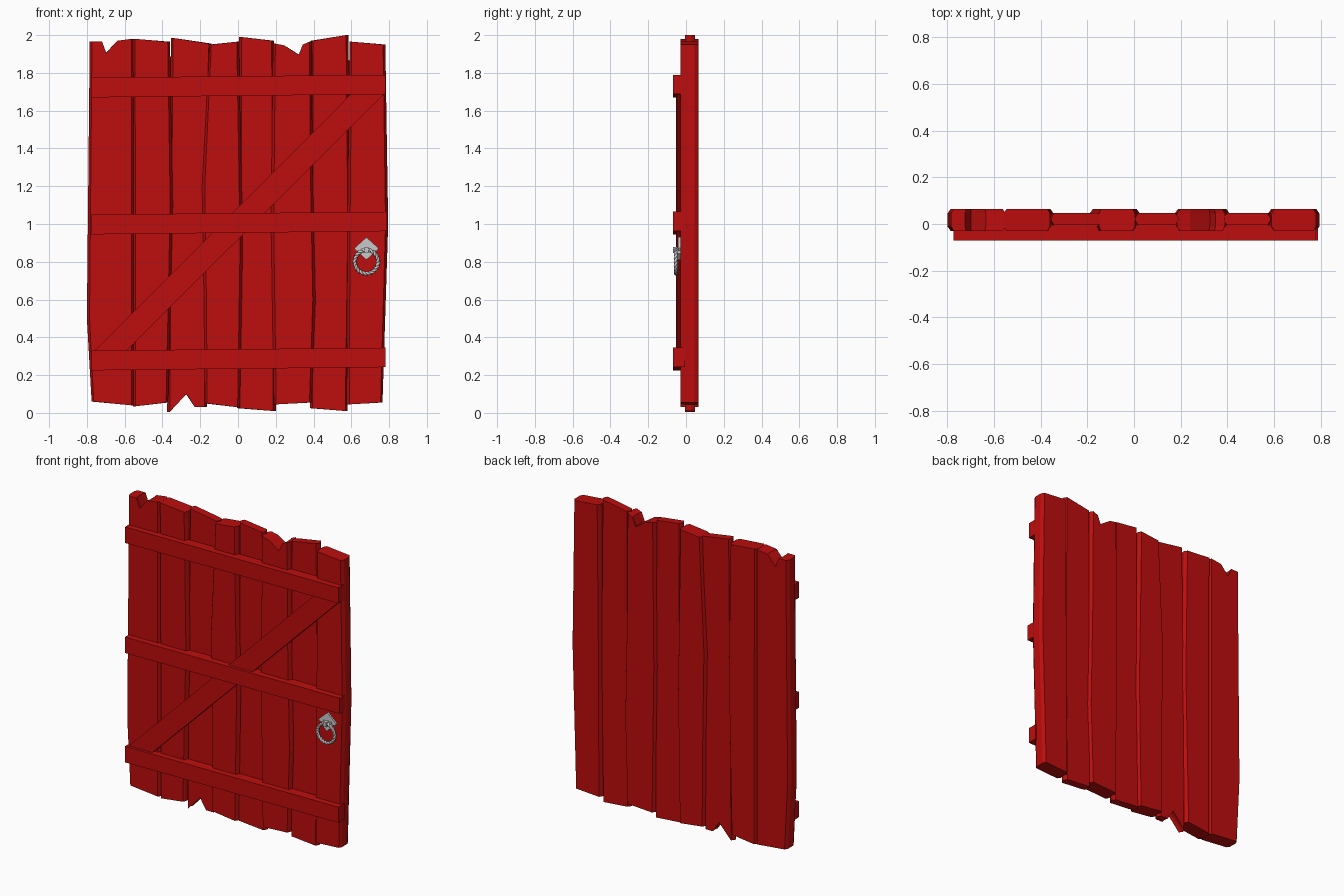
import bpy, bmesh, math
from mathutils import Matrix, Vector

cube = bpy.data.objects.get("Cube")
if cube:
    bpy.data.objects.remove(cube, do_unlink=True)


def material(name, rgb):
    m = bpy.data.materials.new(name)
    m.use_nodes = True
    m.diffuse_color = (*rgb, 1)
    m.node_tree.nodes["Principled BSDF"].inputs["Base Color"].default_value = (*rgb, 1)
    return m


red = material("red_paint", (0.51, 0.004, 0.004))
steel = material("pale_steel", (0.58, 0.58, 0.58))


def finish(name, bm, mat):
    bmesh.ops.recalc_face_normals(bm, faces=bm.faces)
    mesh = bpy.data.meshes.new(name)
    bm.to_mesh(mesh)
    bm.free()
    mesh.materials.append(mat)
    obj = bpy.data.objects.new(name, mesh)
    bpy.context.collection.objects.link(obj)
    return obj


def slab(name, outline, front, back, mat, chamfer=0.0, depth=0.02):
    """Extrude an x-z outline along y; chamfer narrows the front and back."""
    xs = [p[0] for p in outline]
    mid = (min(xs) + max(xs)) / 2
    narrow = 1 - 2 * chamfer / (max(xs) - min(xs))
    layers = [(front, narrow), (back, narrow)]
    if chamfer:
        layers[1:1] = [(front + depth, 1), (back - depth, 1)]
    bm = bmesh.new()
    rings = [[bm.verts.new((mid + (x - mid) * s, y, z)) for x, z in outline]
             for y, s in layers]
    bm.faces.new(rings[0])
    bm.faces.new(rings[-1])
    n = len(outline)
    for a, b in zip(rings, rings[1:]):
        for i in range(n):
            j = (i + 1) % n
            bm.faces.new((a[i], a[j], b[j], b[i]))
    return finish(name, bm, mat)


# Planks: bottom edge left to right, right bulge, top edge right to left, left bulge
THICK, THIN = (-0.03, 0.065), (-0.005, 0.047)
planks = [
    (THICK, [(-0.775, 0.06), (-0.55, 0.04), (-0.55, 1.0), (-0.55, 1.98), (-0.635, 1.97),
             (-0.7, 1.905), (-0.725, 1.965), (-0.785, 1.965), (-0.8, 0.5)]),
    (THICK, [(-0.555, 0.035), (-0.37, 0.055), (-0.345, 1.1), (-0.36, 1.965),
             (-0.56, 1.98), (-0.555, 1.0)]),
    (THIN, [(-0.375, 0.005), (-0.275, 0.1), (-0.225, 0.03), (-0.165, 0.03), (-0.17, 1.2),
            (-0.14, 1.955), (-0.355, 1.985), (-0.365, 1.0)]),
    (THICK, [(-0.175, 0.05), (0.01, 0.03), (0.025, 0.9), (0.005, 1.965), (-0.15, 1.95),
             (-0.19, 1.2), (-0.18, 0.6)]),
    (THIN, [(-0.005, 0.025), (0.2, 0.01), (0.2, 1.0), (0.19, 1.97), (0.005, 1.99),
            (0.005, 1.0)]),
    (THICK, [(0.19, 0.045), (0.39, 0.055), (0.41, 0.6), (0.395, 1.3), (0.39, 1.965),
             (0.35, 1.95), (0.325, 1.895), (0.24, 1.945), (0.185, 1.955), (0.175, 1.0)]),
    (THIN, [(0.38, 0.025), (0.58, 0.01), (0.595, 1.0), (0.585, 2.0), (0.385, 1.97),
            (0.385, 1.0)]),
    (THICK, [(0.575, 0.045), (0.765, 0.055), (0.795, 1.0), (0.78, 1.95), (0.59, 1.965),
             (0.58, 1.0)]),
]
for i, ((front, back), outline) in enumerate(planks, 1):
    slab(f"plank_{i}", outline, front, back, red, chamfer=0.014)

# Horizontal bars, rising slightly towards the latch side
for name, z, right in (("lower_bar", 0.225, 0.78), ("middle_bar", 0.945, 0.79),
                       ("upper_bar", 1.67, 0.78)):
    slab(name, [(-0.775, z), (right, z + 0.017), (right, z + 0.12), (-0.775, z + 0.105)],
         -0.07, -0.005, red)

# Diagonal brace between the lower and upper bars
slab("diagonal_brace", [(-0.77, 0.32), (-0.6, 0.32), (0.775, 1.69), (0.6, 1.69)],
     -0.052, -0.015, red)

# Latch plate and the small diamond boss that holds the ring
X = 0.68
slab("latch_plate", [(X, 0.93), (X - 0.064, 0.872), (X - 0.056, 0.858),
                     (X + 0.056, 0.858), (X + 0.064, 0.872)], -0.042, -0.025, steel)
slab("latch_boss", [(X, 0.81), (X + 0.038, 0.845), (X + 0.03, 0.875),
                    (X - 0.03, 0.875), (X - 0.038, 0.845)], -0.048, -0.025, steel)

# Pull ring with a twisted square section
bm = bmesh.new()
STEPS, SIDES, RADIUS, TUBE = 64, 4, 0.062, 0.011
loops = []
for i in range(STEPS):
    turn = math.tau * i / STEPS
    out = Vector((math.cos(turn), 0, math.sin(turn)))
    loop = []
    for k in range(SIDES):
        a = math.tau * k / SIDES + turn * 5
        p = out * (RADIUS + TUBE * math.cos(a)) + Vector((0, TUBE * math.sin(a), 0))
        loop.append(bm.verts.new(p))
    loops.append(loop)
for i in range(STEPS):
    a, b = loops[i], loops[(i + 1) % STEPS]
    for k in range(SIDES):
        j = (k + 1) % SIDES
        bm.faces.new((a[k], a[j], b[j], b[k]))
ring = finish("pull_ring", bm, steel)
ring.location = (X, -0.054, 0.8)

# Staple that carries the ring
bm = bmesh.new()
bmesh.ops.create_cube(bm, size=1, matrix=Matrix.Translation((X, -0.055, 0.862))
                      @ Matrix.Diagonal((0.022, 0.03, 0.03, 1)))
finish("ring_staple", bm, steel)
